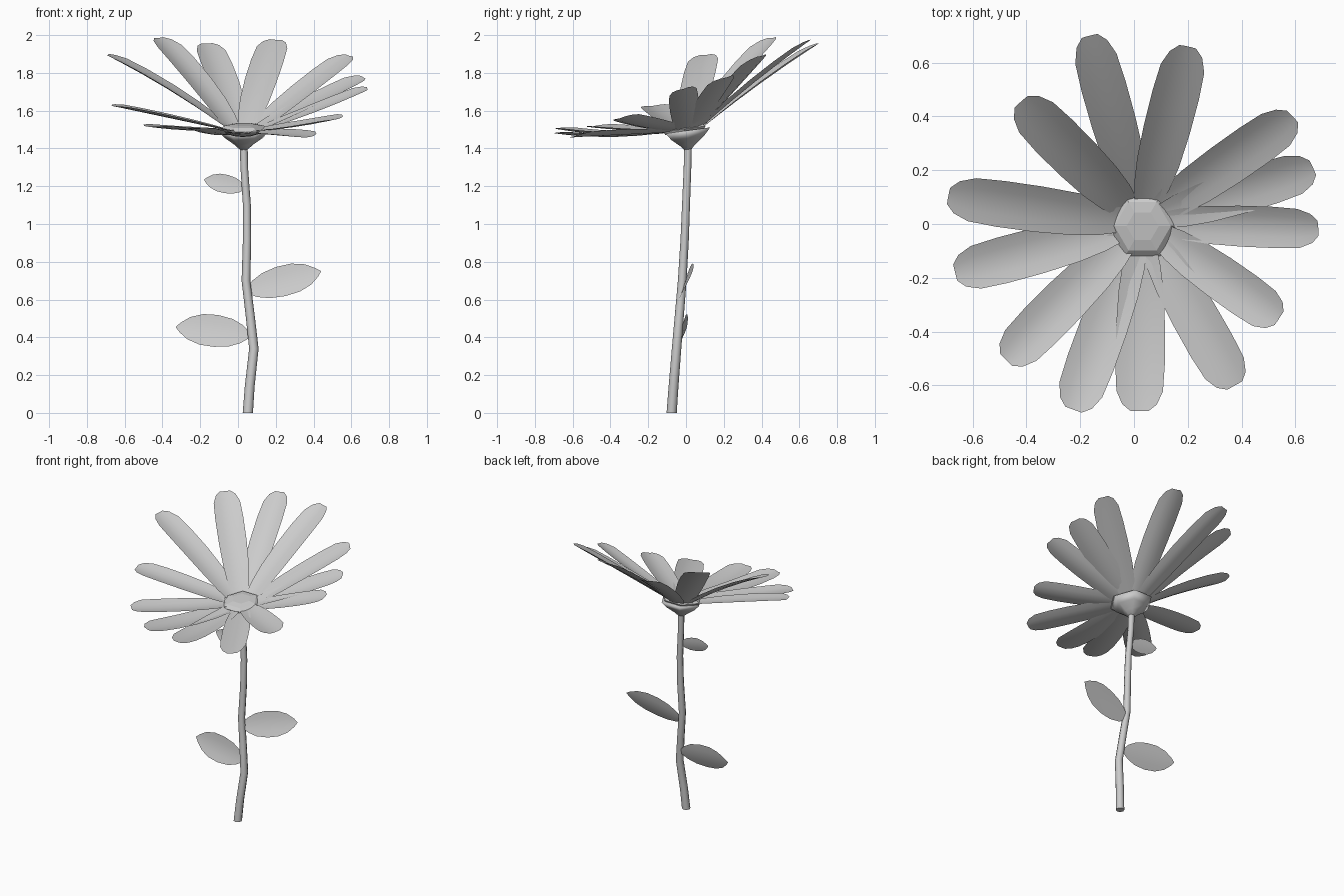
import bpy, bmesh, math
from mathutils import Vector, Matrix

if "Cube" in bpy.data.objects:
    bpy.data.objects.remove(bpy.data.objects["Cube"])


def grid_object(name, rows, closed=False, caps=False, smooth=True):
    """Skin a list of equal-length point rows."""
    bm = bmesh.new()
    vs = [[bm.verts.new(p) for p in row] for row in rows]
    n = len(rows[0])
    for a, b in zip(vs, vs[1:]):
        for i in range(n if closed else n - 1):
            j = (i + 1) % n
            bm.faces.new((a[i], a[j], b[j], b[i]))
    if caps:
        bm.faces.new(list(reversed(vs[0])))
        bm.faces.new(vs[-1])
    bmesh.ops.remove_doubles(bm, verts=bm.verts, dist=1e-5)
    me = bpy.data.meshes.new(name)
    bm.to_mesh(me)
    bm.free()
    for p in me.polygons:
        p.use_smooth = smooth
    ob = bpy.data.objects.new(name, me)
    bpy.context.collection.objects.link(ob)
    return ob


def ring(centre, radius, sides, tilt=0.0):
    m = Matrix.Rotation(tilt, 3, 'X')
    return [Vector(centre) + m @ Vector((radius * math.cos(a), radius * math.sin(a), 0))
            for a in (2 * math.pi * i / sides for i in range(sides))]


def blade(name, base, tip, up, profile, half, cup=0.0, sag=0.0):
    """Thin petal or leaf: profile gives (position, relative half width)."""
    base, tip = Vector(base), Vector(tip)
    axis = tip - base
    side = axis.cross(Vector(up)).normalized()
    nrm = side.cross(axis).normalized()
    rows = []
    for t, w in profile:
        c = base + axis * t - nrm * sag * 4 * t * (1 - t)
        rows.append([c + side * s * w * half + nrm * cup * (s * w) ** 2
                     for s in (1, 0.5, 0, -0.5, -1)])
    return grid_object(name, rows)


# Stem
path = [(0.052, -0.076, 0, 0.027), (0.062, -0.066, 0.14, 0.026), (0.084, -0.05, 0.34, 0.025),
        (0.064, -0.035, 0.52, 0.024), (0.042, -0.02, 0.7, 0.023), (0.048, -0.007, 0.92, 0.022),
        (0.047, 0.0, 1.1, 0.021), (0.033, 0.008, 1.3, 0.02), (0.03, 0.01, 1.42, 0.021)]
stem = grid_object("stem", [ring(p[:3], p[3], 8) for p in path], True, True)
stem.select_set(True)
bpy.context.view_layer.objects.active = stem
bpy.ops.object.shade_smooth_by_angle(angle=math.radians(50))

# Cup under the petals, and the faceted flower centre
tilt = math.radians(8)
grid_object("flower_cup", [ring((0.03, 0.01, z), r, 6, tilt) for z, r in
            ((1.395, 0.022), (1.42, 0.05), (1.455, 0.1), (1.495, 0.138))], True, True)
centre = [(1.485, 0.118), (1.503, 0.13), (1.52, 0.105), (1.527, 0.06)]
grid_object("flower_centre", [ring((0.032, -0.008, z), r, 6, tilt) for z, r in centre],
            True, True, smooth=False)

# Petals: tip position, half width, sag along the length
petal_profile = [(0, 0.55), (0.12, 0.76), (0.28, 0.91), (0.5, 0.99), (0.72, 1.0),
                 (0.88, 0.94), (0.96, 0.7), (1, 0.36)]
tips = [(-0.165, 0.70, 1.955, 0.084, -0.01), (0.2, 0.66, 1.975, 0.088, -0.01),
        (0.59, 0.40, 1.89, 0.086, 0), (0.665, 0.21, 1.775, 0.085, 0.005),
        (0.685, -0.015, 1.715, 0.08, 0.01), (0.54, -0.35, 1.56, 0.085, 0.01),
        (0.375, -0.60, 1.46, 0.088, 0), (0.02, -0.695, 1.48, 0.092, 0.025),
        (-0.225, -0.69, 1.505, 0.09, 0.025), (-0.475, -0.505, 1.515, 0.087, 0.01),
        (-0.665, -0.18, 1.625, 0.087, 0), (-0.69, 0.105, 1.895, 0.087, -0.015),
        (-0.42, 0.455, 1.985, 0.09, -0.015)]
for i, (x, y, z, half, sag) in enumerate(tips):
    d = Vector((x - 0.03, y, 0)).normalized()
    base = Vector((0.03, 0.005, 1.497)) + d * 0.08
    base.z += 0.012 * d.y + 0.006 * (i % 2)
    up = (0, -0.28 if x > 0 else -0.1, 1)
    blade(f"petal_{i + 1}", base, (x, y, z), up, petal_profile, half, 0.018, sag)

# Leaves along the stem
leaf_profile = [(0, 0.2), (0.1, 0.56), (0.25, 0.86), (0.45, 1.0), (0.65, 0.96),
                (0.82, 0.7), (0.94, 0.3), (1, 0.0)]
blade("lower_leaf", (0.06, -0.03, 0.412), (-0.33, 0.005, 0.455), (0, -1, 0.27), leaf_profile, 0.088, 0.01)
blade("middle_leaf", (0.05, -0.02, 0.645), (0.44, 0.035, 0.75), (0, -1, 0.34), leaf_profile, 0.085, 0.01)
blade("upper_leaf", (0.035, 0.004, 1.19), (-0.18, 0.01, 1.235), (0, -1, 0.2), leaf_profile, 0.05, 0.006)
